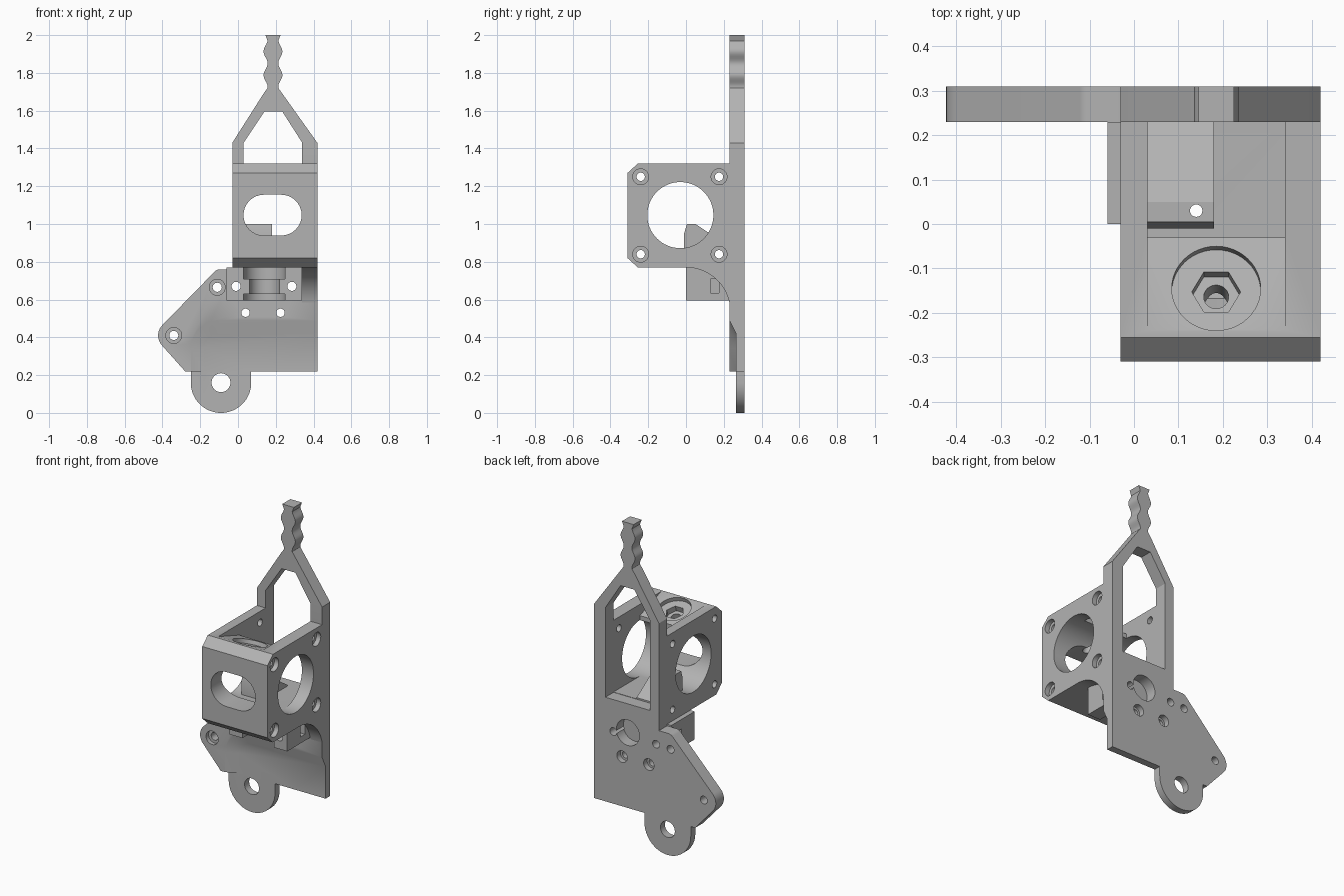
import bpy, bmesh
from math import sin, cos, pi, radians, atan2
from mathutils import Matrix, Vector

cube = bpy.data.objects.get("Cube")
if cube:
    bpy.data.objects.remove(cube, do_unlink=True)

grey = bpy.data.materials.new("plain grey")
grey.use_nodes = True
grey.diffuse_color = (0.45, 0.45, 0.45, 1)
grey.node_tree.nodes["Principled BSDF"].inputs["Base Color"].default_value = (0.45, 0.45, 0.45, 1)

PLACE = {"x": lambda p, d: (d, p[0], p[1]),
         "y": lambda p, d: (p[0], d, p[1]),
         "z": lambda p, d: (p[0], p[1], d)}


def prism(name, axis, pts, a, b, end_pts=None):
    """Extrude (or loft) a 2D outline along an axis from a to b."""
    bm = bmesh.new()
    v1 = [bm.verts.new(PLACE[axis](p, a)) for p in pts]
    v2 = [bm.verts.new(PLACE[axis](p, b)) for p in (end_pts or pts)]
    bm.faces.new(v1)
    bm.faces.new(v2)
    n = len(v1)
    for i in range(n):
        j = (i + 1) % n
        bm.faces.new((v1[i], v1[j], v2[j], v2[i]))
    bmesh.ops.recalc_face_normals(bm, faces=bm.faces[:])
    me = bpy.data.meshes.new(name)
    bm.to_mesh(me)
    bm.free()
    me.materials.append(grey)
    ob = bpy.data.objects.new(name, me)
    bpy.context.collection.objects.link(ob)
    return ob


def arc(u, v, r, start, end, n=16):
    return [(u + r * cos(radians(start + (end - start) * i / n)),
             v + r * sin(radians(start + (end - start) * i / n))) for i in range(n + 1)]


def rect(u0, u1, v0, v1):
    return [(u0, v0), (u1, v0), (u1, v1), (u0, v1)]


def circle(u, v, r, n=32):
    return arc(u, v, r, 0, 360, n)[:-1]


def cut(ob, axis, pts, a, b, end_pts=None, matrix=None):
    """Subtract a prism from a part, then discard the cutter."""
    c = prism("cutter", axis, pts, a, b, end_pts)
    c.hide_render = True
    if matrix:
        c.data.transform(matrix)
    m = ob.modifiers.new("cut", "BOOLEAN")
    m.operation = "DIFFERENCE"
    m.solver = "EXACT"
    m.object = c
    bpy.context.view_layer.update()
    with bpy.context.temp_override(object=ob, active_object=ob, selected_objects=[ob]):
        bpy.ops.object.modifier_apply(modifier=m.name)
    bpy.data.objects.remove(c, do_unlink=True)


# Back plate: tall handle on top, wing at the side, round lug below
MID = 0.185
handle = []
for i in range(25):
    t = i / 24
    handle.append((0.039 + 0.011 * sin(t * 4 * pi - pi / 2 - 0.3), 1.72 + 0.25 * t))
handle.append((0.04, 2.0))
outline = [(0.07, 0.22), (0.42, 0.22), (0.42, 1.43), (0.235, 1.69)]
outline += [(MID + w, z) for w, z in handle]
outline += [(MID - w, z) for w, z in reversed(handle)]
outline += [(0.135, 1.69), (-0.03, 1.43), (-0.03, 0.76)]
outline += arc(-0.095, 0.72, 0.04, 90, 135, 6)
outline += arc(-0.345, 0.41, 0.078, 135, 222, 12)
outline += [(-0.28, 0.22), (-0.25, 0.22)]
outline += arc(-0.09, 0.16, 0.16, 180, 360, 32)
plate = prism("back_plate", "y", outline, 0.23, 0.31)
cut(plate, "y", [(0.03, 0.87), (0.34, 0.87), (0.34, 1.43),
                 (0.235, 1.595), (0.14, 1.595), (0.03, 1.43)], 0.1, 0.4)


# Thinned lower area with a sloping, rounded border
def border(off):
    return [(0.6, -0.2), (0.6, 0.42 + off)] + arc(-0.1, 0.34, 0.08 + off, 90, 180) + [(-0.18 - off, -0.2)]


cut(plate, "y", border(0.14), 0.195, 0.265, border(0))
cut(plate, "y", rect(-0.3, 0.2, -0.1, 0.22), 0.1, 0.265)
cut(plate, "y", circle(-0.09, 0.16, 0.05), 0.1, 0.4)

# Screw holes through the plate, counterbored in the front or the back
for x, z in ((-0.34, 0.41), (-0.11, 0.665)):
    cut(plate, "y", circle(x, z, 0.024), 0.1, 0.4)
    cut(plate, "y", circle(x, z, 0.042), 0.1, 0.255)
for x in (0.04, 0.225):
    cut(plate, "y", circle(x, 0.53, 0.022), 0.1, 0.4)
    cut(plate, "y", circle(x, 0.53, 0.036), 0.275, 0.4)
for x in (-0.01, 0.285):
    cut(plate, "y", circle(x, 0.67, 0.024), 0.1, 0.4)
cut(plate, "y", circle(MID, 0.69, 0.08), 0.24, 0.4)

# Gear housing: chamfered block with a round bore and an open rear pocket
housing = prism("gear_housing", "x",
                [(0.23, 0.77), (0.23, 1.32), (-0.255, 1.32), (-0.31, 1.27),
                 (-0.31, 0.82), (-0.255, 0.77)], -0.03, 0.42)
cut(housing, "x", circle(-0.03, 1.047, 0.175, 64), -0.2, 0.6)
cut(housing, "x", rect(-0.03, 0.4, 0.872, 1.5), 0.03, 0.34)
cut(housing, "x", [(-0.24, 1.32), (-0.03, 1.25), (-0.03, 1.5), (-0.24, 1.5)], 0.03, 0.34)
slot = arc(0.137, 1.047, 0.108, 90, 270) + arc(0.229, 1.047, 0.108, -90, 90)
cut(housing, "y", slot, -0.5, -0.1)
for y in (-0.24, 0.175):
    for z in (0.84, 1.25):
        cut(housing, "x", circle(y, z, 0.022), -0.2, 0.6)
        cut(housing, "x", circle(y, z, 0.042), 0.39, 0.6)

# Tilted washer seat, nut pocket and screw hole in the sloping top
tilt = Matrix.Translation(Vector((MID, -0.145, 1.288))) @ Matrix.Rotation(-atan2(0.07, 0.21), 4, "X")
for r, depth, n in ((0.1, 0.025, 48), (0.055, 0.06, 6), (0.028, 0.16, 24)):
    cut(housing, "z", circle(0, 0, r, n), -depth, 0.1, matrix=tilt)

# Filament guide standing on the housing floor
guide = prism("filament_guide", "x",
              [(-0.01, 0.865), (-0.01, 0.95), (0.005, 1.0), (0.05, 1.0),
               (0.23, 0.88), (0.23, 0.865)], 0.03, 0.18)

# Mounting block with a stepped round socket open to the front
block = prism("mount_block", "x", rect(0, 0.23, 0.595, 0.77), -0.06, 0.34)
for r, z0, z1 in ((0.11, 0.5, 0.63), (0.08, 0.6, 0.72), (0.11, 0.71, 0.8)):
    socket = arc(0.14, 0.03, r, 0, 180, 24) + [(0.14 - r, -0.2), (0.14 + r, -0.2)]
    cut(block, "z", socket, z0, z1)
for x in (-0.01, 0.285):
    cut(block, "y", circle(x, 0.67, 0.024), -0.1, 0.4)
cut(block, "x", rect(0.13, 0.175, 0.635, 0.71), 0.25, 0.5)
cut(block, "x", rect(0.13, 0.175, 0.635, 0.71), -0.2, 0.025)

# Filament path
for part in (guide, housing):
    cut(part, "z", circle(0.14, 0.03, 0.014, 20), 0.5, 1.2)

# Curved brace beneath the housing
brace = prism("curved_brace", "x", arc(0, 0.535, 0.235, 90, 12, 20) + [(0.23, 0.77)], 0.34, 0.42)

# Smooth the round surfaces, keep the edges crisp
bpy.ops.object.select_all(action="DESELECT")
for part in (plate, housing, guide, block, brace):
    part.select_set(True)
bpy.context.view_layer.objects.active = plate
bpy.ops.object.shade_smooth_by_angle(angle=radians(30))
